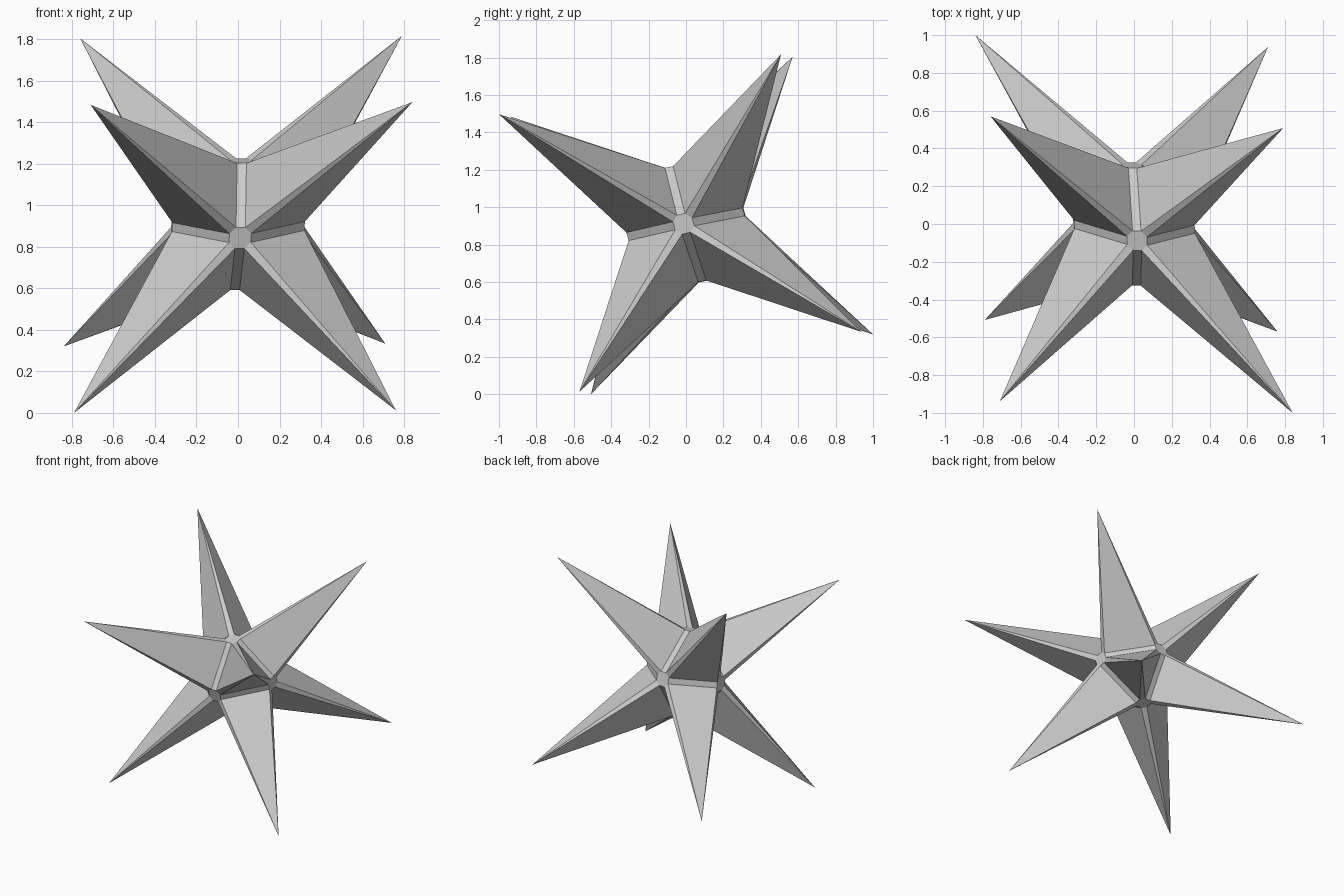
import bpy, bmesh
from itertools import product, combinations
from math import atan2
from mathutils import Vector

if "Cube" in bpy.data.objects:
    bpy.data.objects.remove(bpy.data.objects["Cube"])

# slightly skewed, tilted axes of the star and its centre
AX = [Vector((1.55, -0.062, 0.013)), Vector((-0.05, 1.508, 0.32)), Vector((0.08, -0.43, 1.484))]
CENTRE = Vector((0, 0, 0.9085))
A, V, U = 0.206, 0.034, 0.0145   # core reach, hub radius, half strip width

bm = bmesh.new()
cache = {}


def vert(k):
    k = tuple(round(x, 5) for x in k)
    if k not in cache:
        cache[k] = bm.verts.new(CENTRE + sum((AX[i] * k[i] for i in range(3)), Vector()))
    return cache[k]


def coords(axis, s, p, q):
    k = [0, 0, 0]
    k[axis], k[(axis + 1) % 3], k[(axis + 2) % 3] = s, p, q
    return k


# octagonal hubs at the six ends of the core
for axis, s in product(range(3), (-1, 1)):
    ring = [(i * p, j * q) for p, q in ((V, U), (U, V)) for i, j in product((-1, 1), repeat=2)]
    ring.sort(key=lambda t: atan2(t[1], t[0]))
    bm.faces.new([vert(coords(axis, s * A, *t)) for t in ring])

# twelve narrow strips joining neighbouring hubs
for (i, j), si, sj in product(combinations(range(3), 2), (-1, 1), (-1, 1)):
    quad = []
    for p, q, r in ((A, V, U), (A, V, -U), (V, A, -U), (V, A, U)):
        k = [r, r, r]
        k[i], k[j] = si * p, sj * q
        quad.append(vert(k))
    bm.faces.new(quad)

# eight spikes, each with three broad sides and three thin ridge faces
for sg in product((-1, 1), repeat=3):
    base = [(A, V, U), (V, A, U), (U, A, V), (U, V, A), (V, U, A), (A, U, V)]
    ring = [vert([s * x for s, x in zip(sg, k)]) for k in base]
    tip = vert([0.5 * s for s in sg])
    for n in range(6):
        bm.faces.new((ring[n], ring[(n + 1) % 6], tip))

bmesh.ops.recalc_face_normals(bm, faces=bm.faces[:])
mesh = bpy.data.meshes.new("eight_point_star")
bm.to_mesh(mesh)
bm.free()
bpy.context.collection.objects.link(bpy.data.objects.new("eight_point_star", mesh))
